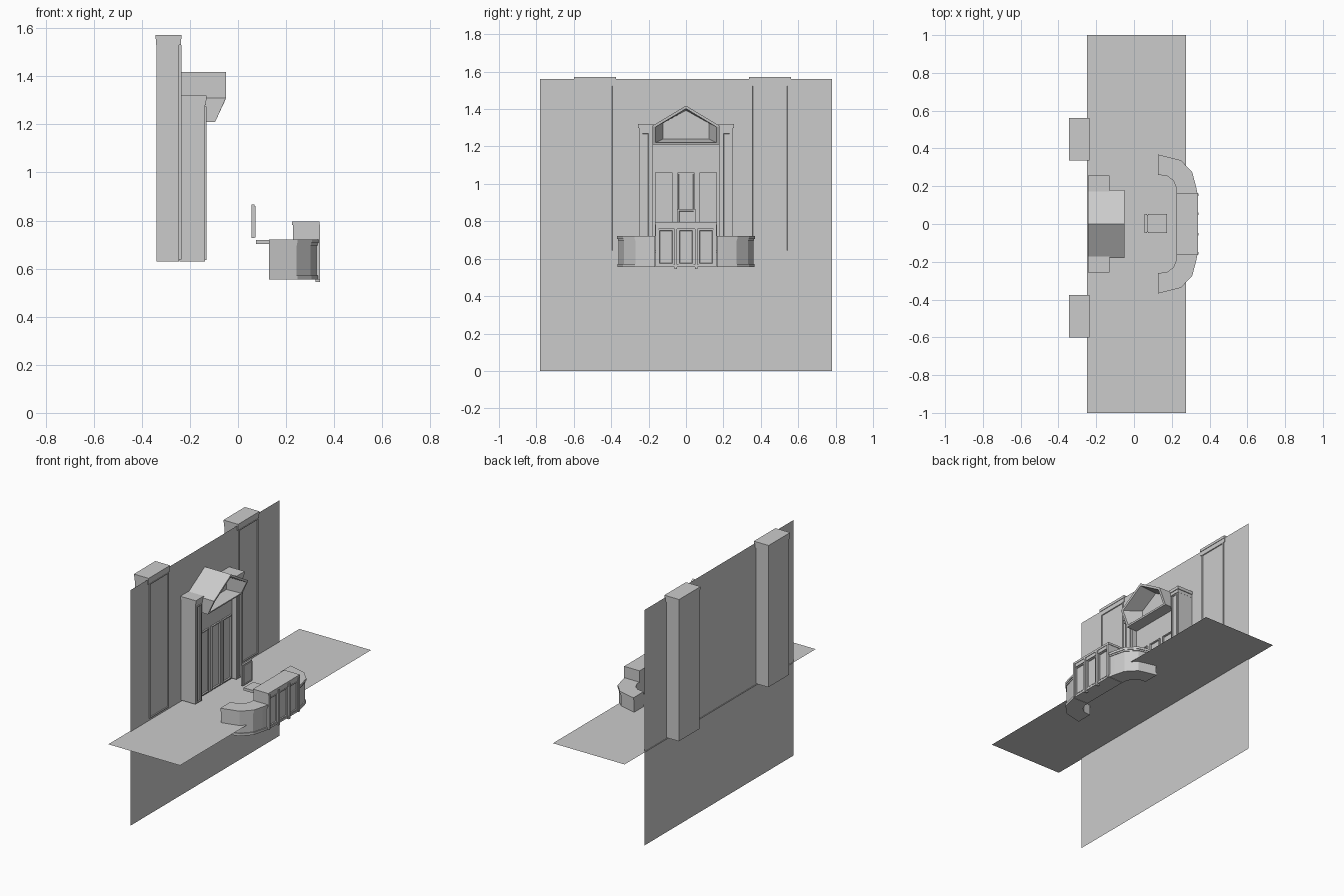
import bpy, bmesh
from mathutils import Vector

if "Cube" in bpy.data.objects:
    bpy.data.objects.remove(bpy.data.objects["Cube"])

stone = bpy.data.materials.new("light_grey")
stone.diffuse_color = (0.6, 0.6, 0.6, 1)
stone.use_nodes = True
stone.node_tree.nodes["Principled BSDF"].inputs["Base Color"].default_value = stone.diffuse_color


def finish(name, bm, recalc=True):
    if recalc:
        bmesh.ops.recalc_face_normals(bm, faces=bm.faces)
    me = bpy.data.meshes.new(name)
    bm.to_mesh(me)
    bm.free()
    me.materials.append(stone)
    ob = bpy.data.objects.new(name, me)
    bpy.context.collection.objects.link(ob)
    return ob


def sheet(name, pts):
    bm = bmesh.new()
    bm.faces.new([bm.verts.new(p) for p in pts])
    return finish(name, bm, False)


def box_mesh(x0, x1, y0, y1, z0, z1):
    bm = bmesh.new()
    bmesh.ops.create_cube(bm, size=1)
    for v in bm.verts:
        v.co = Vector(((x0 + x1) / 2 + v.co.x * (x1 - x0),
                       (y0 + y1) / 2 + v.co.y * (y1 - y0),
                       (z0 + z1) / 2 + v.co.z * (z1 - z0)))
    bm.normal_update()
    return bm


def box(name, *d):
    return finish(name, box_mesh(*d))


def panel(name, x0, x1, y0, y1, z0, z1, rim=0.01, depth=0.006):
    """Box whose +x face is a frame around a sunken field."""
    bm = box_mesh(x0, x1, y0, y1, z0, z1)
    face = max(bm.faces, key=lambda f: f.normal.x)
    bmesh.ops.inset_region(bm, faces=[face], thickness=rim)
    bmesh.ops.inset_region(bm, faces=[face], thickness=0.003)
    for v in face.verts:
        v.co.x -= depth
    return finish(name, bm)


def slab(name, outline, z0, z1):
    """Vertical extrusion of an xy outline."""
    bm = bmesh.new()
    f = bm.faces.new([bm.verts.new((x, y, z0)) for x, y in outline])
    r = bmesh.ops.extrude_face_region(bm, geom=[f])
    for v in r["geom"]:
        if isinstance(v, bmesh.types.BMVert):
            v.co.z = z1
    return finish(name, bm)


# wall and floor sheets
sheet("back_wall", [(-0.243, -0.78, 0), (-0.243, 0.78, 0), (-0.243, 0.78, 1.56), (-0.243, -0.78, 1.56)])
sheet("floor", [(-0.25, -1, 0.622), (0.275, -1, 0.622), (0.275, 1, 0.622), (-0.25, 1, 0.622)])

# tall wall pillars
for side, y0, y1 in (("right", -0.6, -0.375), ("left", 0.337, 0.562)):
    box(side + "_pillar", -0.338, -0.246, y0 + 0.004, y1 - 0.004, 0.63, 1.53)
    panel(side + "_pillar_panel", -0.25, -0.235, y0 + 0.013, y1 - 0.013, 0.637, 1.53, 0.008, 0.005)
    box(side + "_pillar_neck", -0.34, -0.238, y0 + 0.002, y1 - 0.002, 1.53, 1.555)
    box(side + "_pillar_cap", -0.343, -0.235, y0, y1, 1.555, 1.572)

# portal columns
for side, s in (("right", -1), ("left", 1)):
    def ys(a, b):
        return sorted((s * a, s * b))
    box(side + "_column", -0.243, -0.138, *ys(0.18, 0.25), 0.63, 1.28)
    panel(side + "_column_panel", -0.14, -0.131, *ys(0.194, 0.24), 0.635, 1.275, 0.009, 0.005)
    box(side + "_column_neck", -0.243, -0.134, *ys(0.177, 0.251), 1.28, 1.3)
    box(side + "_column_cap", -0.243, -0.13, *ys(0.172, 0.256), 1.3, 1.32)

# portal board with three panels
box("portal_board", -0.243, -0.17, -0.18, 0.18, 0.63, 1.215)
for i, yc in enumerate((-0.119, 0, 0.119)):
    panel("portal_panel_%d" % (i + 1), -0.172, -0.16, yc - 0.046, yc + 0.046, 0.64, 1.06, 0.009, 0.008)

# gabled hood with a tapering recess in its front
rings = [
    [(-0.243, 0, 1.418), (-0.243, 0.18, 1.31), (-0.243, 0.18, 1.21)],
    [(-0.05, 0, 1.418), (-0.05, 0.18, 1.31), (-0.095, 0.18, 1.21)],
    [(-0.052, 0, 1.402), (-0.052, 0.164, 1.303), (-0.092, 0.164, 1.22)],
    [(-0.17, 0, 1.393), (-0.17, 0.122, 1.325), (-0.17, 0.122, 1.24)],
]
bm = bmesh.new()
loops = []
for r in rings:
    pts = r + [(x, -y, z) for x, y, z in (r[2], r[1])]
    loops.append([bm.verts.new(p) for p in pts])
for a, b in zip(loops, loops[1:]):
    for i in range(5):
        j = (i + 1) % 5
        bm.faces.new((a[i], a[j], b[j], b[i]))
bm.faces.new(loops[0])
bm.faces.new(loops[-1])
finish("gable_hood", bm)

# curved desk wings: body plus projecting base and top trims
outer = [(0.335, 0.165), (0.328, 0.2), (0.308, 0.275), (0.248, 0.338), (0.128, 0.368)]
inner = [(0.128, 0.26), (0.175, 0.255), (0.208, 0.23), (0.225, 0.19), (0.225, 0.165)]
for side, s in (("right", -1), ("left", 1)):
    def outline(inset):
        c = Vector((0.13, 0.165))
        pts = [c + (Vector(p) - c) * (1 - inset / 0.2) for p in outer]
        pts[-1].x = 0.128
        return [(x, s * y) for x, y in [tuple(p) for p in pts] + inner]
    slab(side + "_wing_body", outline(0.008), 0.572, 0.704)
    slab(side + "_wing_base", outline(0.002), 0.555, 0.572)
    slab(side + "_wing_rail", outline(0.004), 0.696, 0.706)
    slab(side + "_wing_top", outline(0), 0.706, 0.721)

# raised centre of the desk
box("desk_centre", 0.228, 0.326, -0.162, 0.162, 0.555, 0.782)
box("desk_centre_top", 0.225, 0.338, -0.165, 0.165, 0.782, 0.796)
box("desk_centre_base", 0.3, 0.335, -0.162, 0.162, 0.555, 0.568)
box("desk_centre_rail", 0.3, 0.335, -0.162, 0.162, 0.76, 0.782)
for i, yc in enumerate((-0.107, 0, 0.107)):
    panel("desk_panel_%d" % (i + 1), 0.322, 0.334, yc - 0.04, yc + 0.04, 0.57, 0.756, 0.007, 0.006)
for i, yc in enumerate((-0.155, -0.054, 0.054, 0.155)):
    z0 = 0.545 if abs(yc) < 0.1 else 0.555
    box("desk_post_%d" % (i + 1), 0.322, 0.341, yc - 0.007, yc + 0.007, z0, 0.783)

# chair
box("chair_seat", 0.075, 0.175, -0.048, 0.052, 0.702, 0.72)
box("chair_back", 0.056, 0.068, -0.048, 0.052, 0.727, 0.867)
panel("chair_back_pad", 0.066, 0.073, -0.043, 0.047, 0.73, 0.86, 0.008, 0.003)
